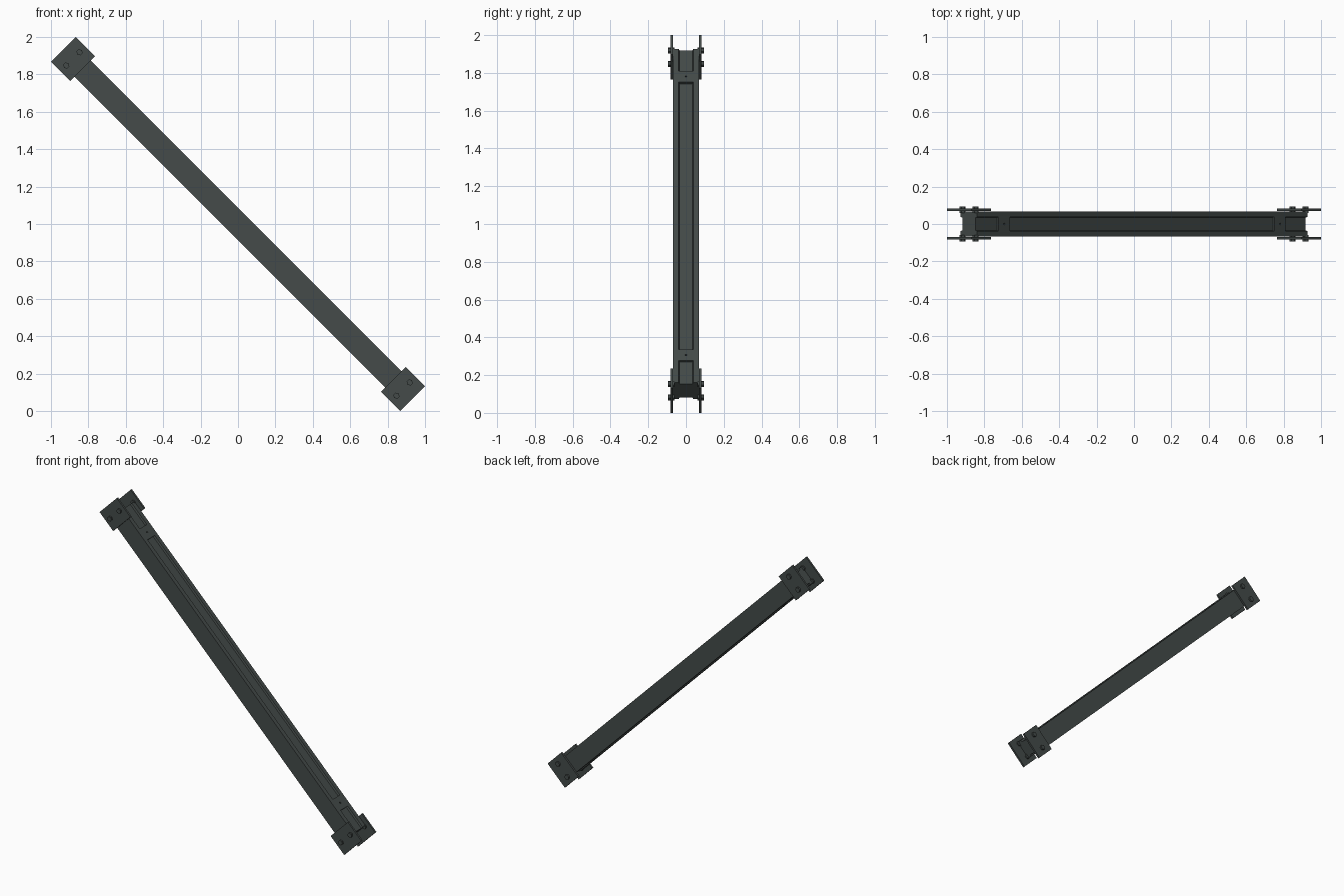
import bpy, bmesh, math
from mathutils import Matrix, Vector

if "Cube" in bpy.data.objects:
    bpy.data.objects.remove(bpy.data.objects["Cube"])

# Frame of the tilted beam: local x runs along it, local z across its height
TILT = Matrix.Translation((0, 0, 1)) @ Matrix.Rotation(math.radians(45), 4, 'Y')
END = 1.248        # beam half length, also the plate centre
HALF_Y = 0.068     # beam half thickness
HALF_Z = 0.062     # beam half height

steel = bpy.data.materials.new("dark_grey_green_steel")
steel.diffuse_color = (0.058, 0.070, 0.067, 1)
steel.use_nodes = True
steel.node_tree.nodes["Principled BSDF"].inputs["Base Color"].default_value = steel.diffuse_color


def finish(name, bm):
    bmesh.ops.recalc_face_normals(bm, faces=bm.faces)
    mesh = bpy.data.meshes.new(name)
    bm.to_mesh(mesh)
    bm.free()
    mesh.materials.append(steel)
    ob = bpy.data.objects.new(name, mesh)
    bpy.context.collection.objects.link(ob)
    ob.matrix_world = TILT
    return ob


def add_box(bm, centre, size):
    m = Matrix.Translation(centre) @ Matrix.Diagonal((*size, 1))
    bmesh.ops.create_cube(bm, size=1, matrix=m)


def add_trough(bm, x0, x1, side):
    # trapezoid section, wider at the mouth
    pts = [(-0.034, HALF_Z - 0.012), (0.034, HALF_Z - 0.012),
           (0.040, HALF_Z + 0.004), (-0.040, HALF_Z + 0.004)]
    a, b = ([bm.verts.new((x, y, z * side)) for y, z in pts] for x in (x0, x1))
    bm.faces.new(a)
    bm.faces.new(b)
    for i in range(4):
        j = (i + 1) % 4
        bm.faces.new((a[i], a[j], b[j], b[i]))


# Beam body
bm = bmesh.new()
add_box(bm, (0, 0, 0), (2 * END, 2 * HALF_Y, 2 * HALF_Z))
beam = finish("beam", bm)

# Shallow long and end recesses plus pin holes on both narrow sides
bm = bmesh.new()
for side in (1, -1):
    add_trough(bm, -1.0, 1.0, side)
    for end in (1, -1):
        add_trough(bm, end * 1.085, end * 1.27, side)
        bmesh.ops.create_cone(bm, cap_ends=True, segments=8, radius1=0.005,
                              radius2=0.005, depth=0.02,
                              matrix=Matrix.Translation((end * 1.043, 0, side * HALF_Z)))
cutter = finish("recess_cutter", bm)
cutter.hide_render = True
cutter.hide_set(True)
cut = beam.modifiers.new("recesses", 'BOOLEAN')
cut.operation = 'DIFFERENCE'
cut.solver = 'EXACT'
cut.object = cutter

# Paired end plates with two hex bolts each
for end, end_name in ((-1, "upper"), (1, "lower")):
    for side, side_name in ((-1, "front"), (1, "back")):
        bm = bmesh.new()
        add_box(bm, (end * END, side * 0.0755, 0), (0.146, 0.013, 0.186))
        finish(f"{end_name}_{side_name}_plate", bm)
        bm = bmesh.new()
        for z in (-0.05, 0.05):
            m = (Matrix.Translation((end * END, side * 0.077, z))
                 @ Matrix.Rotation(math.pi / 2, 4, 'X'))
            bmesh.ops.create_cone(bm, cap_ends=True, segments=6, radius1=0.017,
                                  radius2=0.017, depth=0.034, matrix=m)
        finish(f"{end_name}_{side_name}_bolts", bm)
